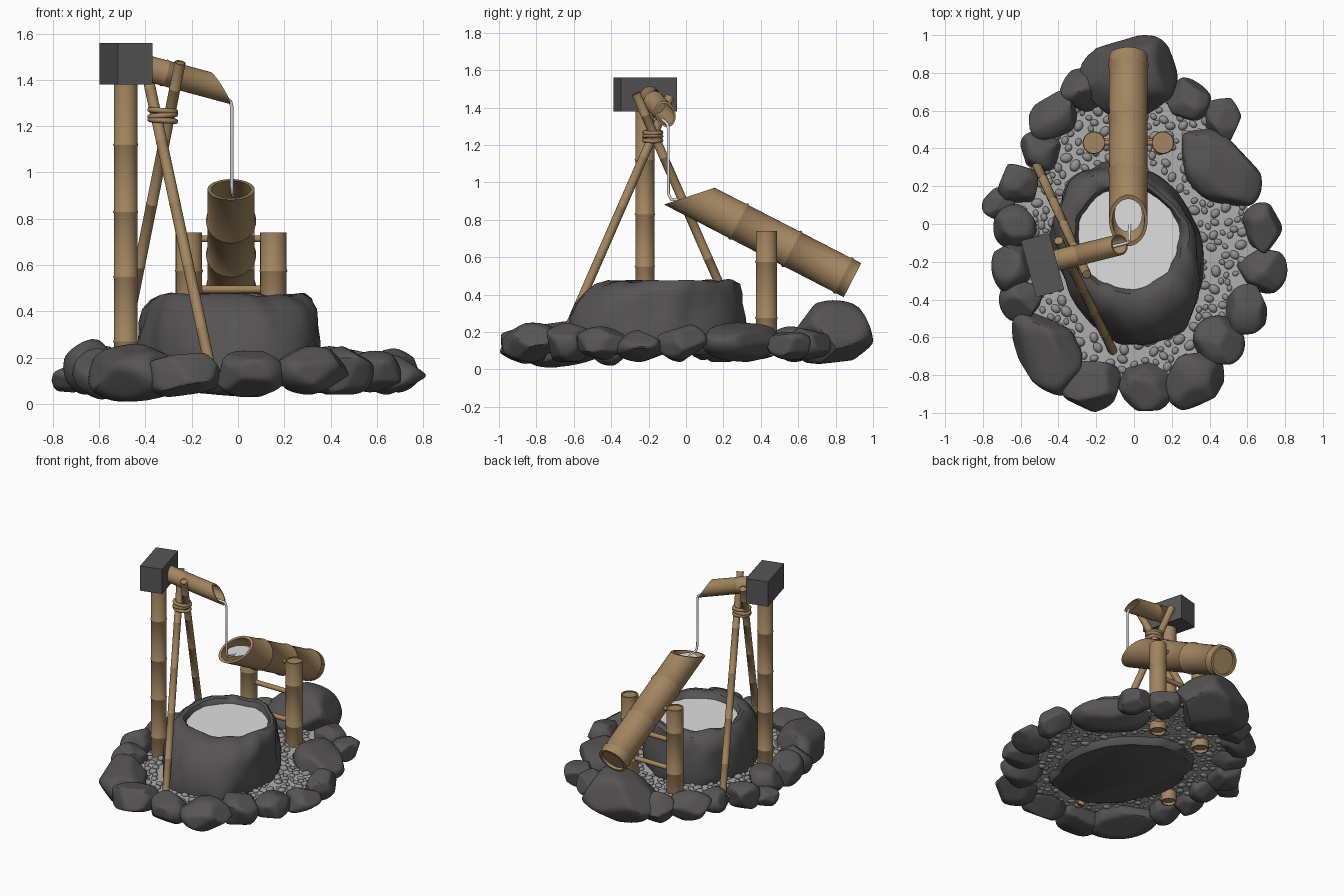
import bpy, bmesh, math, random
from mathutils import Vector, Matrix, noise

if "Cube" in bpy.data.objects:
    bpy.data.objects.remove(bpy.data.objects["Cube"])

random.seed(7)
BED_Z = 0.13


def material(name, rgb):
    m = bpy.data.materials.new(name)
    m.diffuse_color = (*rgb, 1)
    m.use_nodes = True
    m.node_tree.nodes["Principled BSDF"].inputs["Base Color"].default_value = m.diffuse_color
    return m


ROCK = material("dark_rock", (0.094, 0.09, 0.088))
BLOCK = material("block_grey", (0.092, 0.092, 0.092))
BAMBOO = material("bamboo_tan", (0.36, 0.235, 0.115))
WATER = material("pale_water", (0.74, 0.74, 0.74))
BED = material("gravel_bed", (0.43, 0.43, 0.43))
PEBBLE = material("pebble_grey", (0.29, 0.285, 0.28))


def finish(name, bm, mat, angle=35):
    me = bpy.data.meshes.new(name)
    bm.to_mesh(me)
    bm.free()
    ob = bpy.data.objects.new(name, me)
    bpy.context.collection.objects.link(ob)
    me.materials.append(mat)
    bpy.ops.object.select_all(action='DESELECT')
    ob.select_set(True)
    bpy.context.view_layer.objects.active = ob
    bpy.ops.object.shade_smooth_by_angle(angle=math.radians(angle))
    return ob


def skin(bm, rings):
    """Join a list of equal-length point rings with quads and cap both ends."""
    vs = [[bm.verts.new(p) for p in r] for r in rings]
    n = len(vs[0])
    for a, b in zip(vs, vs[1:]):
        for i in range(n):
            j = (i + 1) % n
            bm.faces.new((a[i], a[j], b[j], b[i]))
    bm.faces.new(vs[0][::-1])
    bm.faces.new(vs[-1])
    bmesh.ops.recalc_face_normals(bm, faces=bm.faces[:])


def bamboo(name, start, end, r, nodes=(), slant=0.0, depth=0.012, n=24):
    """Bamboo cane with swollen nodes, recessed ends and optional slanted mouth."""
    p, q = Vector(start), Vector(end)
    d = (q - p).normalized()
    L = (q - p).length
    up = Vector((0, 0, 1)) if abs(d.z) < 0.99 else Vector((1, 0, 0))
    x = (up - d * up.dot(d)).normalized()
    y = d.cross(x)
    wall = 0.84
    prof = [(wall * r, 0.02 * (r > .03), 0), (wall * r, 0, 0), (r, 0, 0)]
    for z in sorted(nodes):
        prof += [(r, z - 0.12 * r, 0), (r * 1.06, z - 0.03 * r, 0),
                 (r * 1.06, z + 0.03 * r, 0), (r, z + 0.12 * r, 0)]
    prof += [(r, L, slant), (wall * r, L, slant), (wall * r, L - depth, 0)]
    rings = []
    for pr, z, k in prof:
        ring = []
        for i in range(n):
            a = 2 * math.pi * i / n
            c, s = pr * math.cos(a), pr * math.sin(a)
            ring.append(p + x * c + y * s + d * (z - k * c))
        rings.append(ring)
    bm = bmesh.new()
    skin(bm, rings)
    return finish(name, bm, BAMBOO)


def rock(name, cx, cy, rx, ry, rot, z0, z1):
    """Boulder: a ball chiselled by random planes, then fitted to its box."""
    bm = bmesh.new()
    bmesh.ops.create_icosphere(bm, subdivisions=4, radius=1)
    for _ in range(16):
        nrm = Vector([random.gauss(0, 1) for _ in range(3)]).normalized()
        h = random.uniform(0.7, 0.86)
        for v in bm.verts:
            over = v.co.dot(nrm) - h
            if over > 0:
                v.co -= nrm * over * 0.97
    bmesh.ops.smooth_vert(bm, verts=bm.verts[:], factor=0.5, use_axis_x=True, use_axis_y=True, use_axis_z=True)
    lo = [min(v.co[i] for v in bm.verts) for i in range(3)]
    hi = [max(v.co[i] for v in bm.verts) for i in range(3)]
    half = (rx, ry, (z1 - z0) / 2)
    R = Matrix.Rotation(math.radians(rot), 3, 'Z')
    for v in bm.verts:
        c = Vector([((v.co[i] - lo[i]) / (hi[i] - lo[i]) * 2 - 1) * half[i] for i in range(3)])
        v.co = R @ c + Vector((cx, cy, (z0 + z1) / 2))
    finish(name, bm, ROCK, 30)


# Ring of boulders: x, y, half sizes, turn, bottom, top
ROCKS = [(-.03, .775, .26, .225, 0, .03, .37), (.29, .66, .115, .12, 20, .05, .22),
         (.47, .55, .10, .12, 20, .05, .20), (.44, .29, .265, .16, -48, .04, .25),
         (.68, -.02, .105, .135, 0, .05, .24), (.68, -.24, .135, .125, -30, .04, .21),
         (.59, -.45, .115, .135, 0, .05, .23), (.45, -.62, .13, .14, 30, .04, .25),
         (.32, -.82, .17, .14, 20, .04, .25), (.06, -.86, .15, .13, 0, .03, .23),
         (-.23, -.86, .165, .135, 0, .03, .22), (-.46, -.67, .255, .165, -50, .01, .26),
         (-.60, -.40, .115, .115, 0, .02, .24), (-.65, -.23, .105, .135, 0, .04, .28),
         (-.63, -.02, .115, .125, 0, .04, .25), (-.715, .11, .09, .085, 0, .05, .17),
         (-.61, .21, .115, .12, 30, .04, .22), (-.50, .39, .11, .10, -20, .05, .21),
         (-.42, .57, .155, .115, 42, .04, .23), (-.27, .71, .12, .12, 30, .04, .25)]
for i, a in enumerate(ROCKS):
    rock(f"border_rock_{i + 1}", *a)

# Gravel bed filling the ring
bm = bmesh.new()
ring = [bm.verts.new((a[0], a[1], BED_Z)) for a in sorted(ROCKS, key=lambda a: math.atan2(a[1], a[0]))]
bed_face = bm.faces.new(ring)
bed_face.normal_update()
if bed_face.normal.z < 0:
    bed_face.normal_flip()
finish("gravel_bed", bm, BED)

# Loose pebbles between basin and boulders
bm = bmesh.new()
placed = []
for _ in range(5000):
    x, y, r = random.uniform(-.65, .65), random.uniform(-.8, .75), random.uniform(.014, .03)
    if ((x + .03) / .39) ** 2 + ((y + .155) / .48) ** 2 < 1 or (x / .6) ** 2 + (y / .8) ** 2 > 1:
        continue
    if any(math.hypot(x - a[0], y - a[1]) < min(a[2], a[3]) * .85 for a in ROCKS):
        continue
    if any(math.hypot(x - u, y - v) < (r + w) * .98 for u, v, w in placed):
        continue
    placed.append((x, y, r))
    M = (Matrix.Translation((x, y, BED_Z + .004)) @ Matrix.Rotation(random.uniform(0, 6.28), 4, 'Z')
         @ Matrix.Diagonal((r * 1.15, r * .9, r * .7, 1)))
    bmesh.ops.create_icosphere(bm, subdivisions=2, radius=1, matrix=M)
finish("pebbles", bm, PEBBLE, 60)

# Stone basin: stacked ovals (centre y, half x, half y, z) roughened by noise
LEVELS = [(-.155, .365, .455, .08), (-.155, .382, .478, .10), (-.155, .388, .485, .14), (-.155, .388, .485, .21),
          (-.148, .385, .468, .28), (-.138, .382, .445, .35), (-.12, .37, .415, .41), (-.1, .345, .38, .455),
          (-.085, .315, .33, .475), (-.078, .288, .29, .47), (-.075, .27, .268, .445), (-.075, .255, .25, .36)]
bm = bmesh.new()
rings = []
for cy, rx, ry, z in LEVELS:
    ring = []
    for i in range(72):
        a = 2 * math.pi * i / 72
        c, s = math.cos(a), math.sin(a)
        f = 1 + .06 * noise.noise(Vector((c * 2, s * 2, z * 4))) + .045 * noise.noise(Vector((c * 4.5, s * 4.5, z * 9)))
        y = s * ry * f
        outer = max(0, min(1, (rx - .27) / .1))
        zz = z + (.018 * noise.noise(Vector((c * 2.5, s * 2.5, 3))) if z > .44 else 0)
        ring.append(Vector((-.03 + c * rx * f - .16 * y * outer, cy + y, zz)))
    rings.append(ring)
skin(bm, rings)
finish("stone_basin", bm, ROCK, 40)


def disc(name, x, y, z, rx, ry):
    bm = bmesh.new()
    bmesh.ops.create_circle(bm, cap_ends=True, segments=48, radius=1,
                            matrix=Matrix.Translation((x, y, z)) @ Matrix.Diagonal((rx, ry, 1, 1)))
    finish(name, bm, WATER)


disc("basin_water", -.03, -.075, .44, .275, .275)
disc("tipping_tube_water", -.03, .05, .905, .074, .092)

# Tipping bamboo tube
bamboo("tipping_tube", (-.03, .89, .477), (-.03, .885 - .975 * .889, .48 + .975 * .458),
       .102, (.055, .365, .685), slant=.98, depth=.28, n=40)

# Side posts with crossbars and axle
for side, x in (("left", -.212), ("right", .153)):
    bamboo(f"{side}_pivot_post", (x, .43, .075), (x, .43, .74), .057, (.2, .5), depth=.006)
for i, (y, z, r) in enumerate(((.43, .713, .014), (.435, .495, .017), (.435, .29, .017))):
    bamboo(f"crossbar_{i + 1}", (-.212, y, z), (.153, y, z), r, n=14, depth=.002)

# Tall supply post, block and spout
bamboo("supply_post", (-.485, -.22, .06), (-.485, -.22, 1.40), .051, (.21, .49, .77, 1.06))
bm = bmesh.new()
bmesh.ops.create_cube(bm, size=1, matrix=Matrix.Translation((-.484, -.218, 1.47))
                      @ Matrix.Rotation(math.radians(15), 4, 'Z') @ Matrix.Diagonal((.155, .31, .18, 1)))
finish("spout_block", bm, BLOCK)
bamboo("supply_spout", (-.44, -.2, 1.463), (-.077, -.11, 1.365), .056, (.13,), slant=1.05, depth=.2, n=32)

# Crossed support poles
poles = [((-.108, -.68, .1), (-.40, -.085, 1.46)), ((-.525, .335, .1), (-.25, -.268, 1.475))]
for i, (a, b) in enumerate(poles):
    bamboo(f"support_pole_{i + 1}", a, b, .024, (.25, .55, .85, 1.15, 1.4), depth=.004, n=16)


def rod(name, pts, r, mat, cyclic=False):
    cu = bpy.data.curves.new(name, 'CURVE')
    cu.dimensions = '3D'
    cu.bevel_depth = r
    cu.bevel_resolution = 2
    cu.use_fill_caps = True
    sp = cu.splines.new('POLY')
    sp.points.add(len(pts) - 1)
    for p, c in zip(sp.points, pts):
        p.co = (*c, 1)
    sp.use_cyclic_u = cyclic
    cu.materials.append(mat)
    ob = bpy.data.objects.new(name, cu)
    bpy.context.collection.objects.link(ob)
    bpy.ops.object.select_all(action='DESELECT')
    ob.select_set(True)
    bpy.context.view_layer.objects.active = ob
    bpy.ops.object.convert(target='MESH')
    bpy.ops.object.shade_smooth_by_angle(angle=math.radians(60))


# Rope lashing where the poles cross
for k, z in enumerate((1.225, 1.246, 1.267)):
    pts = []
    for i in range(28):
        a = 2 * math.pi * i / 28
        pts.append((-.325 + .055 * math.cos(a), -.178 + .045 * math.sin(a),
                    z + (.005 if k % 2 else -.004) * math.cos(a)))
    rod(f"rope_lashing_{k + 1}", pts, .012, BAMBOO, True)

# Falling water
rod("water_stream", [(-.14, -.126, 1.336), (-.045, -.102, 1.316), (-.032, -.097, 1.305), (-.027, -.095, 1.285),
                     (-.026, -.094, .94), (-.025, -.08, .91), (-.022, .0, .9)], .008, WATER)
